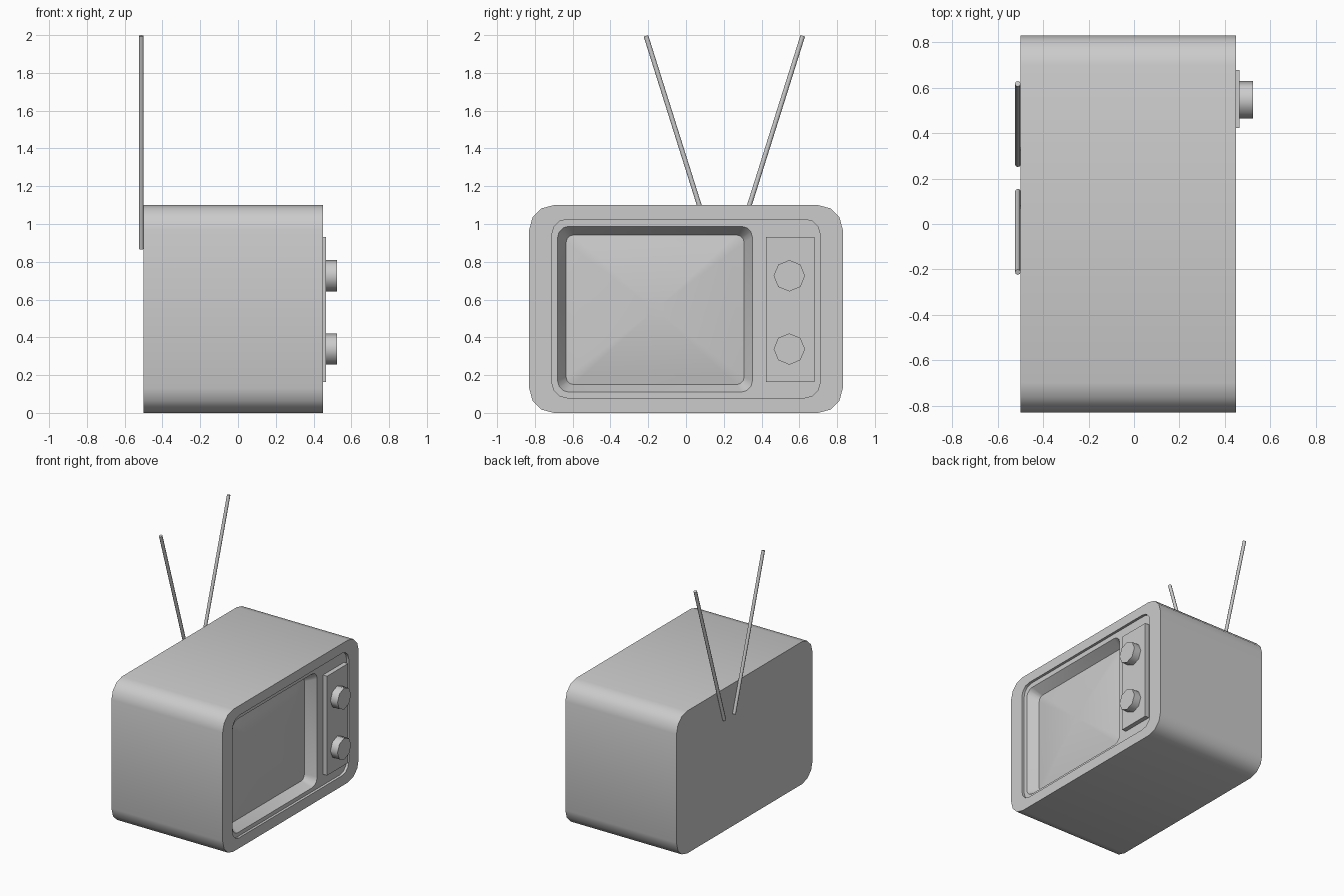
import bpy, bmesh, math
from mathutils import Vector

cube = bpy.data.objects.get("Cube")
if cube:
    bpy.data.objects.remove(cube, do_unlink=True)

GREY = (0.6, 0.6, 0.6, 1)
mat = bpy.data.materials.new("plain_grey")
mat.use_nodes = True
mat.diffuse_color = GREY
mat.node_tree.nodes["Principled BSDF"].inputs["Base Color"].default_value = GREY


def finish(bm, name):
    bmesh.ops.recalc_face_normals(bm, faces=bm.faces)
    mesh = bpy.data.meshes.new(name)
    bm.to_mesh(mesh)
    bm.free()
    mesh.materials.append(mat)
    obj = bpy.data.objects.new(name, mesh)
    bpy.context.collection.objects.link(obj)
    bpy.ops.object.select_all(action='DESELECT')
    obj.select_set(True)
    bpy.context.view_layer.objects.active = obj
    bpy.ops.object.shade_smooth_by_angle(angle=math.radians(50))
    return obj


def rounded_rect(x, y0, y1, z0, z1, r, seg=3):
    """Rounded rectangle facing +x."""
    pts = []
    corners = [(y1 - r, z1 - r), (y0 + r, z1 - r), (y0 + r, z0 + r), (y1 - r, z0 + r)]
    for i, (cy, cz) in enumerate(corners):
        for k in range(seg + 1):
            a = math.pi / 2 * (i + k / seg)
            pts.append(Vector((x, cy + r * math.cos(a), cz + r * math.sin(a))))
    return pts


def loft(name, rings):
    """Skin a stack of equal-sized rings and close both ends."""
    bm = bmesh.new()
    loops = [[bm.verts.new(p) for p in ring] for ring in rings]
    for a, b in zip(loops, loops[1:]):
        for i in range(len(a)):
            j = (i + 1) % len(a)
            bm.faces.new((a[i], a[j], b[j], b[i]))
    bm.faces.new(loops[0])
    bm.faces.new(loops[-1])
    return finish(bm, name)


def rod(name, start, end, radius, sides):
    start, end = Vector(start), Vector(end)
    axis = end - start
    bm = bmesh.new()
    bmesh.ops.create_cone(bm, cap_ends=True, segments=sides, radius1=radius,
                          radius2=radius, depth=axis.length)
    turn = axis.to_track_quat('Z', 'Y').to_matrix().to_4x4()
    bmesh.ops.transform(bm, matrix=turn, verts=bm.verts)
    bmesh.ops.translate(bm, vec=(start + end) / 2, verts=bm.verts)
    return finish(bm, name)


# Cabinet: shell, shallow front recess and sloped screen surround
loft("cabinet", [
    rounded_rect(-0.5, -0.83, 0.83, 0, 1.10, 0.13),
    rounded_rect(0.45, -0.83, 0.83, 0, 1.10, 0.13),
    rounded_rect(0.45, -0.71, 0.71, 0.08, 1.025, 0.08),
    rounded_rect(0.43, -0.71, 0.71, 0.08, 1.025, 0.08),
    rounded_rect(0.43, -0.68, 0.352, 0.11, 0.988, 0.06),
    rounded_rect(0.35, -0.635, 0.308, 0.15, 0.942, 0.04),
])

# Bulging screen glass, in shrinking rings
edge = rounded_rect(0.35, -0.635, 0.308, 0.15, 0.942, 0.04)
centre = sum(edge, Vector()) / len(edge)
rings = []
for t in (1, 0.85, 0.7, 0.55, 0.4, 0.25, 0.1):
    lift = Vector((0.002 + 0.045 * (1 - t * t), 0, 0))
    rings.append([centre + (p - centre) * t + lift for p in edge])
loft("screen", rings)

# Control plate
bm = bmesh.new()
bmesh.ops.create_cube(bm, size=1)
bmesh.ops.scale(bm, vec=(0.045, 0.256, 0.767), verts=bm.verts)
bmesh.ops.translate(bm, vec=(0.4425, 0.551, 0.547), verts=bm.verts)
finish(bm, "control_plate")

# Dials
for name, z in (("upper_dial", 0.726), ("lower_dial", 0.338)):
    rod(name, (0.455, 0.547, z), (0.525, 0.547, z), 0.083, 8)

# Aerial rods, fixed to the back
for name, side in (("aerial_right", -1), ("aerial_left", 1)):
    rod(name, (-0.512, 0.203 + side * 0.06, 0.868),
        (-0.512, 0.203 + side * 0.415, 1.996), 0.0125, 8)
